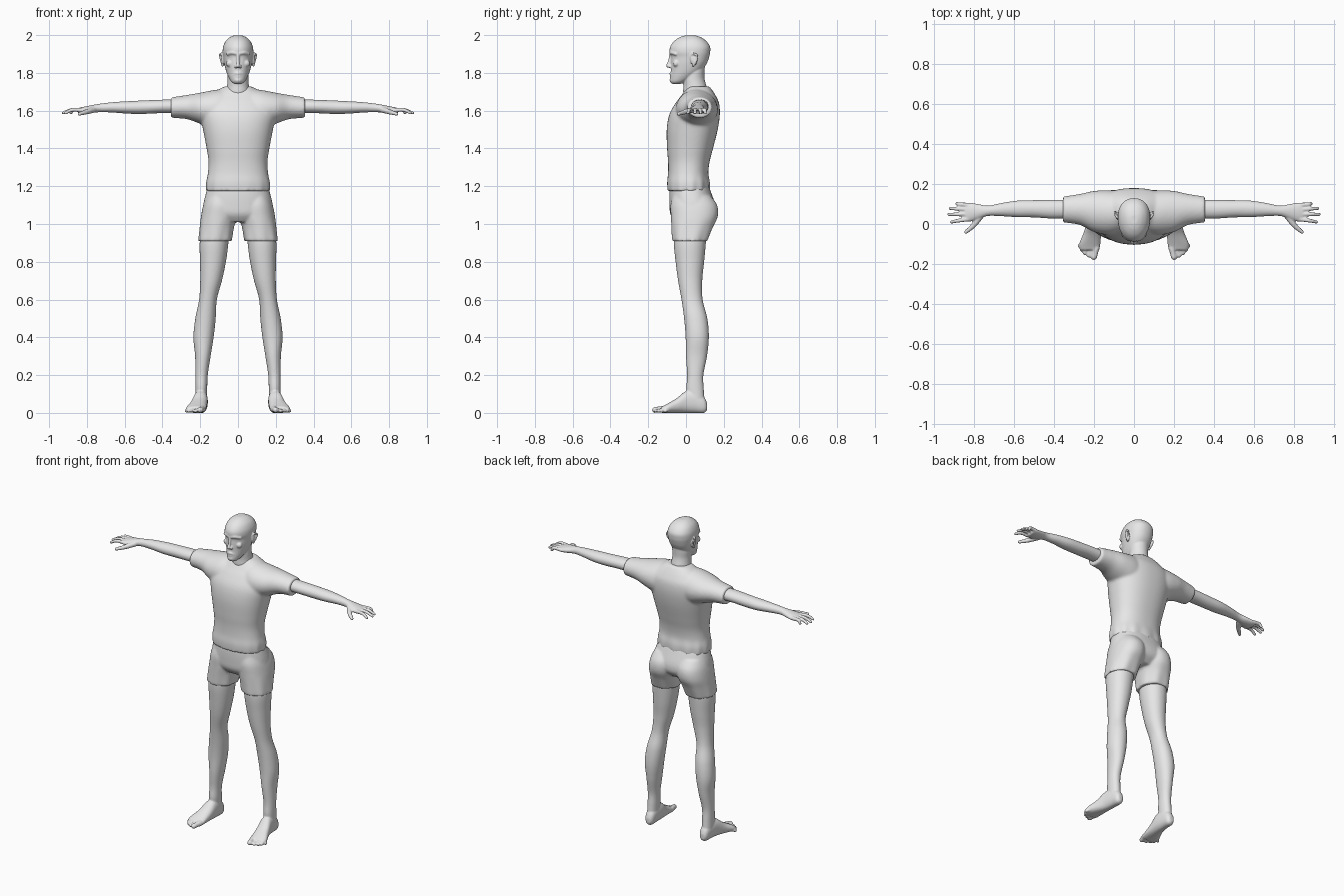
import bpy, bmesh, math
from mathutils import Vector, Matrix

grey = bpy.data.materials.new("plain_grey")
grey.diffuse_color = (0.8, 0.8, 0.8, 1)


def spline(rows, steps=6):
    """Smoothly interpolate rows of numbers."""
    out = []
    for i in range(len(rows) - 1):
        p = [rows[max(0, min(len(rows) - 1, i + k))] for k in (-1, 0, 1, 2)]
        for j in range(steps):
            t = j / steps
            out.append([0.5 * (2 * b + (c - a) * t + (2 * a - 5 * b + 4 * c - d) * t * t
                               + (3 * b - a - 3 * c + d) * t ** 3) for a, b, c, d in zip(*p)])
    out.append(list(rows[-1]))
    return out


def loft(bm, axis, rows, s=1, power=2.0, egg=0.0, ripple=None, n=48):
    """Closed skin through rows (position, a0, a1, b0, b1); s = -1 flips x."""
    rings = []
    for t, a0, a1, b0, b1 in spline(rows):
        ring = []
        for k in range(n):
            ang = 2 * math.pi * k / n
            c, q = math.cos(ang), math.sin(ang)
            u = math.copysign(abs(c) ** (2 / power), c) * (1 + egg * q)
            v = math.copysign(abs(q) ** (2 / power), q)
            f = 1 + (ripple(t, ang) if ripple else 0)
            a = (a0 + a1) / 2 + u * f * (a1 - a0) / 2
            b = (b0 + b1) / 2 + v * f * (b1 - b0) / 2
            co = {"x": (t, a, b), "y": (a, t, b), "z": (a, b, t)}[axis]
            ring.append(bm.verts.new((co[0] * s, co[1], co[2])))
        rings.append(ring)
    for r0, r1 in zip(rings, rings[1:]):
        for k in range(n):
            bm.faces.new((r0[k], r0[(k + 1) % n], r1[(k + 1) % n], r1[k]))
    bm.faces.new(rings[0])
    bm.faces.new(rings[-1])


def ball(bm, c, r, s=1, scale=(1, 1, 1), tilt=0):
    m = (Matrix.Translation((c[0] * s, c[1], c[2])) @ Matrix.Rotation(tilt, 4, "X")
         @ Matrix.Diagonal((*scale, 1)))
    bmesh.ops.create_icosphere(bm, subdivisions=2, radius=r, matrix=m)


def chain(bm, pts, s=1):
    """Rounded rod through points (x, y, z, radius)."""
    for p in spline(pts, 7):
        ball(bm, p[:3], p[3], s)


def finish(name, bm, voxel, smooth):
    """Fuse overlapping volumes into one smooth surface."""
    bmesh.ops.recalc_face_normals(bm, faces=bm.faces)
    me = bpy.data.meshes.new(name)
    bm.to_mesh(me)
    bm.free()
    me.materials.append(grey)
    ob = bpy.data.objects.new(name, me)
    bpy.context.collection.objects.link(ob)
    m = ob.modifiers.new("fuse", "REMESH")
    m.mode, m.voxel_size, m.use_smooth_shade = "VOXEL", voxel, True
    m = ob.modifiers.new("soften", "SMOOTH")
    m.factor, m.iterations = 0.5, smooth


def sym(rows):
    """Expand (z, half_width, y0, y1) into full rows."""
    return [(z, -w, w, a, b) for z, w, a, b in rows]


# Shirt: torso with gathered hem, plus sleeves
def hem_folds(z, ang):
    back = 0.6 + 0.4 * math.sin(ang)
    return 0.03 * back * max(0, 1 - (z - 1.17) / 0.1) * math.sin(13 * ang)


bm = bmesh.new()
loft(bm, "z", sym([
    (1.175, .168, -.098, .125), (1.22, .168, -.1, .125), (1.27, .159, -.095, .118),
    (1.33, .156, -.095, .125), (1.4, .166, -.1, .143), (1.5, .185, -.102, .168),
    (1.58, .2, -.088, .179), (1.64, .19, -.055, .175), (1.68, .15, -.025, .157),
    (1.71, .105, -.003, .138), (1.728, .072, .012, .124)]), power=2.3, ripple=hem_folds, n=96)
for s in (1, -1):
    loft(bm, "x", [
        (.05, -.04, .155, 1.5, 1.715), (.12, -.055, .168, 1.5, 1.71), (.2, -.04, .165, 1.53, 1.695),
        (.27, -.005, .15, 1.555, 1.683), (.355, .008, .137, 1.562, 1.67)], s)
finish("shirt", bm, .008, 6)

# Shorts: pelvis and two short legs
bm = bmesh.new()
loft(bm, "z", sym([
    (1.22, .15, -.08, .112), (1.17, .168, -.088, .132), (1.1, .184, -.088, .155),
    (1.05, .18, -.082, .15), (1.01, .12, -.055, .11)]), power=2.3)
for s in (1, -1):
    loft(bm, "z", [
        (1.15, .02, .165, -.07, .13), (1.1, .006, .184, -.082, .165), (1.04, .007, .196, -.08, .168),
        (.98, .022, .203, -.076, .142), (.91, .034, .21, -.072, .115)], s, power=2.2,
        ripple=lambda z, a: .03 * max(0, 1 - (z - .91) / .12) * math.sin(7 * a))
finish("shorts", bm, .007, 5)

for s, side in ((1, "left"), (-1, "right")):
    # Leg with foot and toes
    bm = bmesh.new()
    loft(bm, "z", [
        (.98, .05, .19, -.06, .11), (.9, .051, .203, -.065, .105), (.8, .064, .201, -.055, .096),
        (.7, .085, .2, -.042, .086), (.6, .112, .206, -.024, .088), (.5, .118, .226, -.01, .113),
        (.4, .129, .236, -.002, .121), (.3, .145, .227, 0, .111), (.2, .16, .226, .006, .092),
        (.13, .163, .226, .002, .094), (.07, .165, .226, .01, .098)], s, power=2.1)
    loft(bm, "y", [
        (.112, .18, .208, .015, .05), (.095, .166, .221, 0, .085), (.05, .161, .229, 0, .115),
        (0, .16, .238, 0, .115), (-.05, .164, .254, 0, .077), (-.1, .168, .274, 0, .048),
        (-.13, .173, .27, 0, .033)], s, power=2.3)
    toes = [(.188, -.12, .2, -.165, .016), (.213, -.12, .226, -.158, .011), (.231, -.115, .246, -.146, .0105),
            (.247, -.108, .261, -.13, .01), (.26, -.095, .273, -.11, .01)]
    for x0, y0, x1, y1, r in toes:
        chain(bm, [(x0, y0, r + .006, r), (x1, y1, r, r)], s)
    finish(side + "_leg", bm, .005, 4)

    # Arm with hand, fingers and thumb
    bm = bmesh.new()
    loft(bm, "x", [
        (.29, .03, .12, 1.585, 1.66), (.4, .027, .12, 1.587, 1.658), (.5, .033, .119, 1.583, 1.654),
        (.58, .034, .117, 1.584, 1.65), (.66, .039, .105, 1.59, 1.645), (.73, .04, .092, 1.592, 1.637),
        (.78, .024, .1, 1.587, 1.628), (.82, .012, .106, 1.584, 1.62), (.845, .014, .104, 1.586, 1.614)], s)
    for y0, x1, y1 in ((.095, .885, .102), (.073, .918, .078), (.049, .925, .048), (.024, .912, .01)):
        mid = (.875 + .2 * (x1 - .9), (y0 + y1) / 2, 1.604, .0105)
        chain(bm, [(.83, y0, 1.603, .012), mid, (x1, y1, 1.588, .0085)], s)
    chain(bm, [(.765, .042, 1.605, .017), (.8, -.005, 1.594, .014), (.84, -.04, 1.583, .01)], s)
    finish(side + "_arm", bm, .0045, 3)

# Head with neck and facial features
bm = bmesh.new()
loft(bm, "z", sym([
    (1.64, .07, .0, .125), (1.69, .066, -.014, .118), (1.73, .058, -.014, .108),
    (1.77, .055, -.015, .098), (1.81, .055, -.005, .098), (1.84, .05, .0, .1)]))
loft(bm, "z", sym([
    (1.742, .02, -.074, -.03), (1.754, .036, -.083, .0), (1.78, .051, -.083, .045),
    (1.81, .063, -.08, .083), (1.85, .073, -.08, .11), (1.885, .078, -.079, .123),
    (1.91, .081, -.087, .128), (1.94, .078, -.083, .127), (1.97, .064, -.061, .106),
    (1.99, .041, -.03, .076), (1.999, .018, .0, .045)]), power=2.15, egg=.09)
chain(bm, [(0, -.08, 1.9, .009), (0, -.087, 1.865, .008), (0, -.095, 1.838, .011)])
ball(bm, (0, -.068, 1.762), .02, scale=(1.2, 1, .9))
chain(bm, [(-.02, -.073, 1.792, .006), (0, -.08, 1.796, .0085), (.02, -.073, 1.792, .006)])
chain(bm, [(-.016, -.073, 1.781, .006), (0, -.079, 1.781, .008), (.016, -.073, 1.781, .006)])
for s in (1, -1):
    ball(bm, (.011, -.086, 1.834), .009, s)
    chain(bm, [(.01, -.08, 1.903, .009), (.032, -.073, 1.907, .01), (.054, -.054, 1.9, .009)], s)
    ball(bm, (.042, -.052, 1.85), .02, s, (1.1, .9, 1))
    # Ear: flat body with raised rim
    ball(bm, (.082, .04, 1.868), .03, s, (.3, .6, 1), .2)
    chain(bm, [(.08, .026, 1.885, .005), (.09, .038, 1.902, .006), (.095, .058, 1.892, .006),
               (.09, .056, 1.868, .006), (.082, .038, 1.838, .006)], s)
finish("head", bm, .004, 3)
